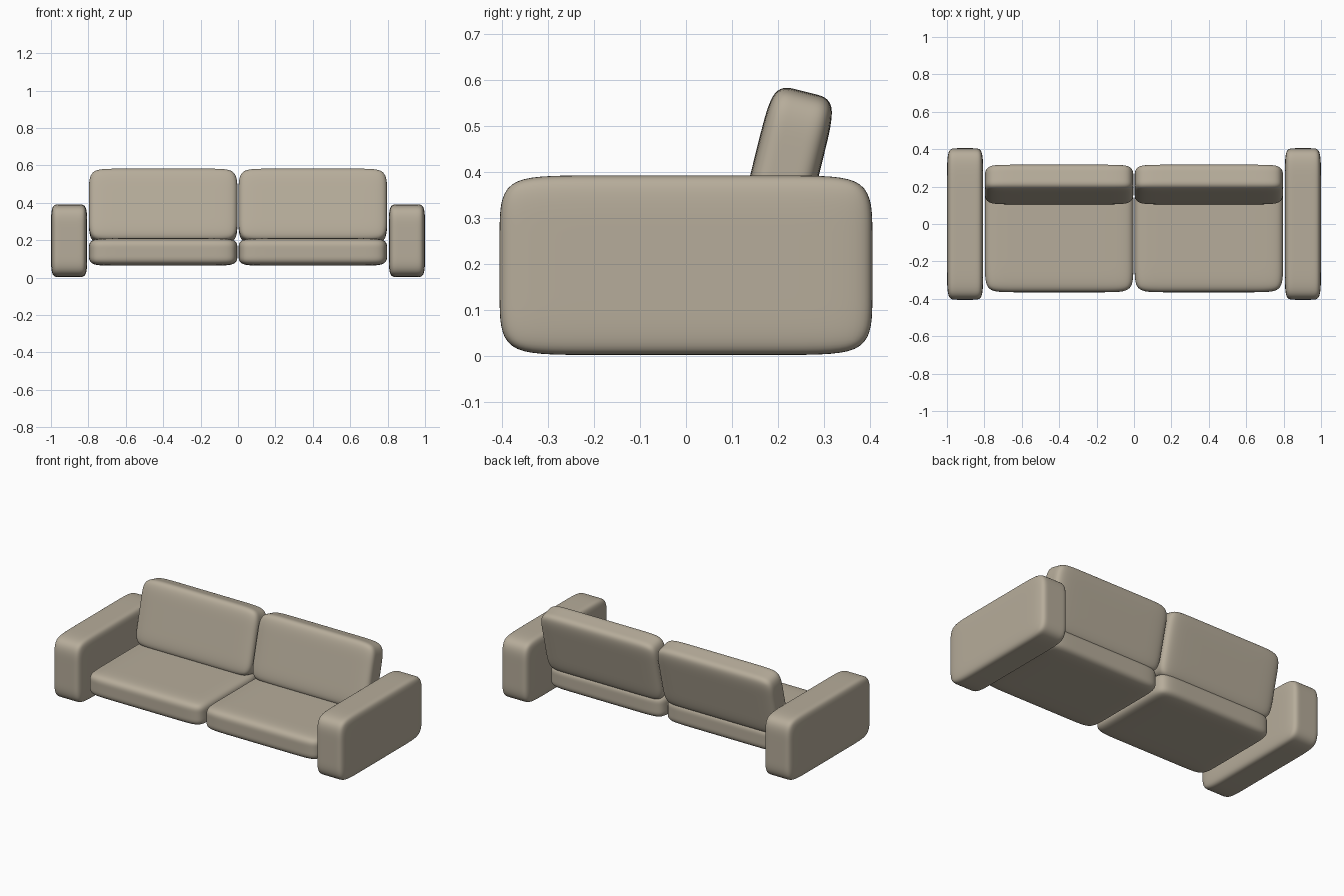
import bpy, bmesh, math
from mathutils import Vector

cube = bpy.data.objects.get("Cube")
if cube:
    bpy.data.objects.remove(cube, do_unlink=True)

# Single upholstery colour
fabric = bpy.data.materials.new("beige_fabric")
fabric.use_nodes = True
colour = (0.47, 0.415, 0.325, 1)
fabric.diffuse_color = colour
bsdf = fabric.node_tree.nodes["Principled BSDF"]
bsdf.inputs["Base Color"].default_value = colour
bsdf.inputs["Roughness"].default_value = 0.8


def soft_block(name, centre, size, margin, tilt=0):
    """Padded block: a box with edge loops set in by margin, then smoothed."""
    bm = bmesh.new()
    bmesh.ops.create_cube(bm, size=1)
    bmesh.ops.subdivide_edges(bm, edges=bm.edges[:], cuts=2, use_grid_fill=True)
    for v in bm.verts:
        for i in range(3):
            half = size[i] / 2
            reach = half if abs(v.co[i]) > 0.4 else half - margin[i]
            v.co[i] = math.copysign(reach, v.co[i])
    for f in bm.faces:
        f.smooth = True
    mesh = bpy.data.meshes.new(name)
    bm.to_mesh(mesh)
    bm.free()
    mesh.materials.append(fabric)
    obj = bpy.data.objects.new(name, mesh)
    bpy.context.collection.objects.link(obj)
    obj.location = Vector(centre)
    obj.rotation_euler.x = math.radians(tilt)
    sub = obj.modifiers.new("padding", 'SUBSURF')
    sub.levels = sub.render_levels = 3
    return obj


# Matching arm, seat cushion and back cushion on each side
for side, s in (("left", 1), ("right", -1)):
    soft_block(side + "_arm", (s * 0.903, 0, 0.197),
               (0.194, 0.81, 0.39), (0.045, 0.16, 0.12))
    soft_block(side + "_seat_cushion", (s * 0.4, -0.065, 0.137),
               (0.794, 0.6, 0.147), (0.13, 0.13, 0.06))
    soft_block(side + "_back_cushion", (s * 0.4, 0.211, 0.38),
               (0.794, 0.145, 0.4), (0.13, 0.055, 0.12), tilt=-14)
